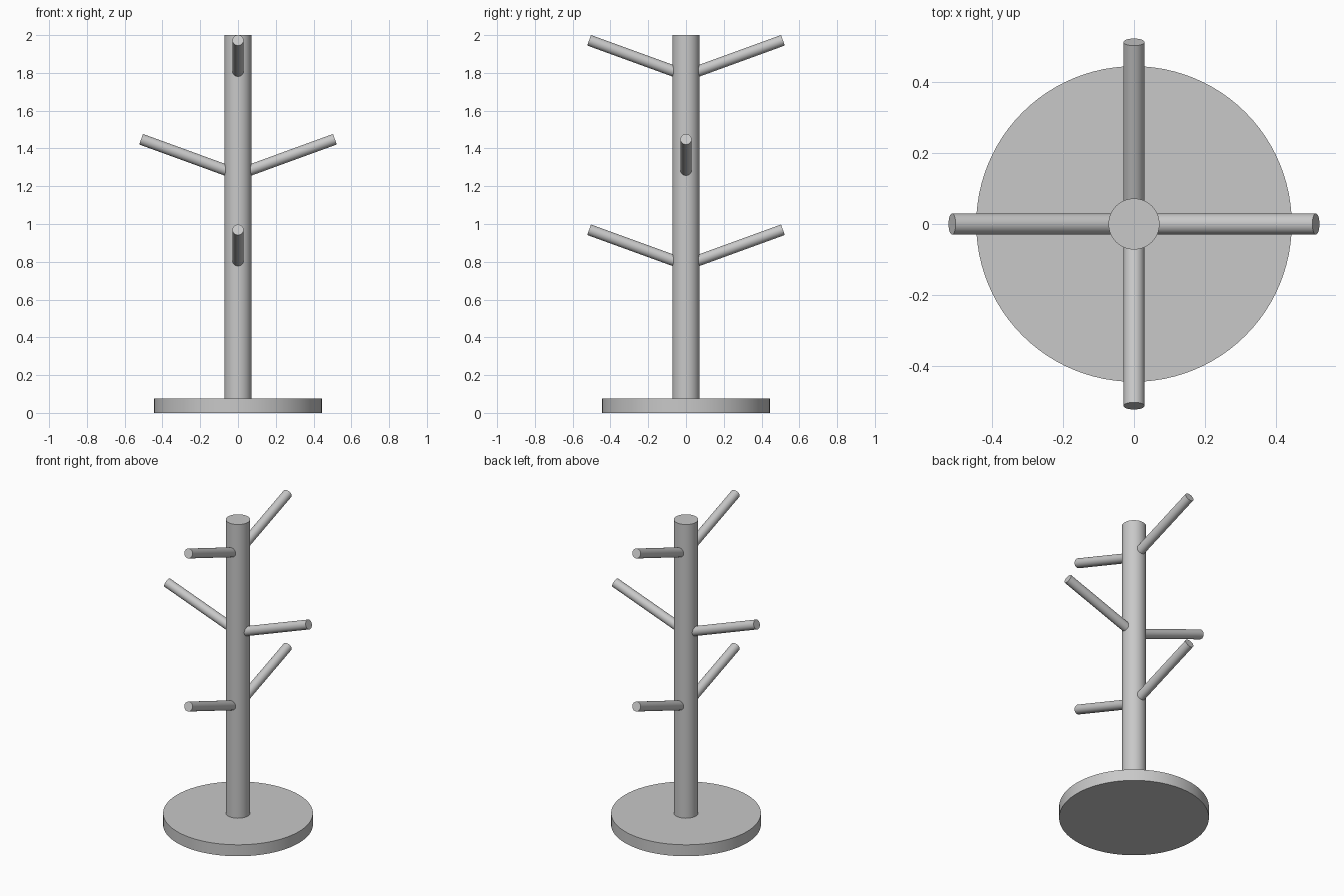
import bpy
import math
from mathutils import Vector

cube = bpy.data.objects.get("Cube")
if cube:
    bpy.data.objects.remove(cube, do_unlink=True)

# Single plain grey
GREY = (0.58, 0.58, 0.58, 1.0)
grey = bpy.data.materials.new("plain_grey")
grey.use_nodes = True
grey.diffuse_color = GREY
grey.node_tree.nodes["Principled BSDF"].inputs["Base Color"].default_value = GREY


def rod(name, start, end, radius, sides):
    """Smooth cylinder running from start to end."""
    start, end = Vector(start), Vector(end)
    axis = end - start
    bpy.ops.mesh.primitive_cylinder_add(
        vertices=sides, radius=radius, depth=axis.length,
        location=(start + end) / 2,
        rotation=axis.to_track_quat('Z', 'Y').to_euler())
    obj = bpy.context.object
    obj.name = name
    obj.data.materials.append(grey)
    bpy.ops.object.shade_smooth_by_angle(angle=math.radians(30))
    return obj


# Round base and upright post
BASE_HEIGHT = 0.075
rod("base", (0, 0, 0), (0, 0, BASE_HEIGHT), 0.445, 96)
rod("post", (0, 0, BASE_HEIGHT), (0, 0, 2.0), 0.072, 64)

# Pairs of pegs, rising outward from the post at 20 degrees
REACH = 0.513
RISE = REACH * math.tan(math.radians(20))
TIERS = [
    ("lower", 0.783, {"front": (0, -1), "back": (0, 1)}),
    ("middle", 1.262, {"left": (1, 0), "right": (-1, 0)}),
    ("upper", 1.786, {"front": (0, -1), "back": (0, 1)}),
]
for tier, z, sides in TIERS:
    for side, (dx, dy) in sides.items():
        rod(f"{tier}_{side}_peg", (0, 0, z),
            (dx * REACH, dy * REACH, z + RISE), 0.0295, 48)
